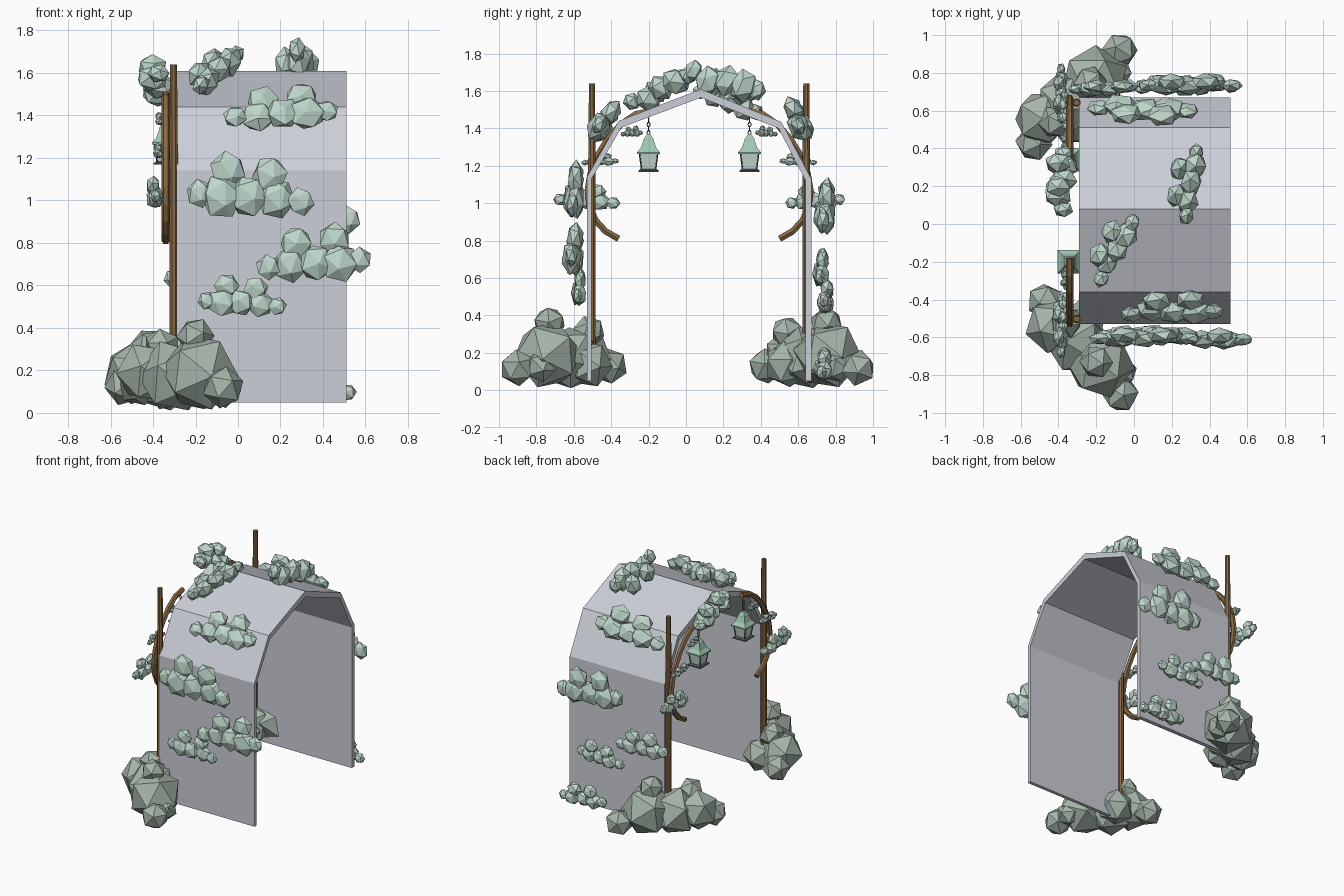
import bpy, bmesh, math
from mathutils import Vector, Matrix

if "Cube" in bpy.data.objects:
    bpy.data.objects.remove(bpy.data.objects["Cube"])


def material(name, rgb):
    m = bpy.data.materials.new(name)
    m.diffuse_color = (*rgb, 1)
    m.use_nodes = True
    m.node_tree.nodes["Principled BSDF"].inputs["Base Color"].default_value = m.diffuse_color
    return m


WALL = material("wall_grey", (0.60, 0.62, 0.68))
WOOD = material("wood", (0.24, 0.14, 0.06))
LEAF = material("leaf_mint", (0.52, 0.68, 0.60))
BUSH = material("bush_green", (0.38, 0.46, 0.40))
ROOF = material("lantern_roof", (0.36, 0.58, 0.46))
GLASS = material("lantern_glass", (0.56, 0.70, 0.64))
IRON = material("lantern_iron", (0.08, 0.09, 0.09))

MID = 0.07  # y of the arch centre line


def finish(name, bm, mat):
    bmesh.ops.recalc_face_normals(bm, faces=bm.faces)
    me = bpy.data.meshes.new(name)
    bm.to_mesh(me)
    bm.free()
    me.materials.append(mat)
    ob = bpy.data.objects.new(name, me)
    bpy.context.collection.objects.link(ob)
    return ob


def ball(bm, pos, r, turn):
    mat = Matrix.Translation(pos) @ Matrix.Rotation(turn, 4, Vector((0.4, 0.7, 0.6)))
    bmesh.ops.create_icosphere(bm, subdivisions=1, radius=r, matrix=mat)


def lathe(name, rings, center, mat, sides=4):
    """Stack of (half width, z) rings with few sides."""
    bm = bmesh.new()
    k = 1 / math.cos(math.pi / sides)
    loops = []
    for r, z in rings:
        loops.append([bm.verts.new((center[0] + r * k * math.cos(a), center[1] + r * k * math.sin(a), z))
                      for a in [(i + 0.5) * math.tau / sides for i in range(sides)]])
    for a, b in zip(loops, loops[1:]):
        for i in range(sides):
            j = (i + 1) % sides
            bm.faces.new((a[i], a[j], b[j], b[i]))
    bm.faces.new(loops[0])
    bm.faces.new(loops[-1])
    return finish(name, bm, mat)


def tube(name, points, radius, mat):
    cu = bpy.data.curves.new(name, 'CURVE')
    cu.dimensions = '3D'
    cu.bevel_depth = radius
    cu.bevel_resolution = 1
    cu.use_fill_caps = True
    sp = cu.splines.new('POLY')
    sp.points.add(len(points) - 1)
    for p, co in zip(sp.points, points):
        p.co = (*co, 1)
    ob = bpy.data.objects.new(name, cu)
    bpy.context.collection.objects.link(ob)
    cu.materials.append(mat)
    bpy.ops.object.select_all(action='DESELECT')
    ob.select_set(True)
    bpy.context.view_layer.objects.active = ob
    bpy.ops.object.convert(target='MESH')
    for f in bpy.context.object.data.polygons:
        f.use_smooth = False


# cloud of balls: (along, up, radius)
CLOUD = [(-1.65, -.25, .45), (-.75, .45, .6), (-.1, -.35, .65), (.6, .3, .6),
         (-.95, -.35, .7), (.8, -.4, .65), (1.6, -.5, .45)]


def foliage(name, center, along, up, half, flip=1):
    """Leaf clump fitted to half sizes (length, height, thickness)."""
    bm = bmesh.new()
    for i, (u, v, r) in enumerate(CLOUD):
        ball(bm, Vector((u * flip, v, 0.12 * (-1) ** i)), r, i * 1.3 + half[0] * 9)
    lo = [min(v.co[k] for v in bm.verts) for k in range(3)]
    hi = [max(v.co[k] for v in bm.verts) for k in range(3)]
    a = Vector(along).normalized()
    n = a.cross(Vector(up)).normalized()
    b = n.cross(a)
    for v in bm.verts:
        t = [(2 * v.co[k] - lo[k] - hi[k]) / (hi[k] - lo[k]) * half[k] for k in range(3)]
        v.co = Vector(center) + a * t[0] + b * t[1] + n * t[2]
    finish(name, bm, LEAF)


# arch tunnel shell
outer = [(-.53, .05), (-.53, 1.14), (-.36, 1.44), (.08, 1.61), (.51, 1.435), (.67, 1.13), (.67, .05)]
inner = [(-.505, .05), (-.505, 1.13), (-.345, 1.405), (.08, 1.565), (.495, 1.40), (.64, 1.12), (.64, .05)]
bm = bmesh.new()
rows = [[bm.verts.new((x, y, z)) for x, (y, z) in ((-.29, o), (.51, o), (.51, i), (-.29, i))]
        for o, i in zip(outer, inner)]
for p, q in zip(rows, rows[1:]):
    for k in range(4):
        m = (k + 1) % 4
        bm.faces.new((p[k], p[m], q[m], q[k]))
bm.faces.new(rows[0])
bm.faces.new(rows[-1])
finish("arch_tunnel", bm, WALL)

# posts, braces and lanterns on both sides
BRACE = [(.43, .81), (.50, .85), (.555, .91), (.585, .98), (.595, 1.07), (.58, 1.16), (.545, 1.25),
         (.49, 1.34), (.42, 1.42), (.34, 1.475), (.25, 1.495)]
for side, s in (("front", -1), ("back", 1)):
    lathe(side + "_post", [(.02, .08), (.02, 1.2), (.016, 1.64)], (-.303, MID + s * .573), WOOD, 8)
    tube(side + "_brace", [(-.34, MID + s * y, z) for y, z in BRACE], .02, WOOD)

    c = (-.343, MID + s * .27)
    lathe(side + "_lantern_roof", [(.062, 1.262), (.062, 1.272), (.042, 1.295), (.027, 1.335),
                                   (.027, 1.342), (.008, 1.37)], c, ROOF)
    lathe(side + "_lantern_glass", [(.036, 1.178), (.048, 1.264)], c, GLASS)
    lathe(side + "_lantern_base", [(.054, 1.168), (.054, 1.175), (.042, 1.183)], c, IRON)
    for i, (dx, dy) in enumerate([(1, 1), (1, -1), (-1, 1), (-1, -1)]):
        tube(f"{side}_lantern_bar_{i}", [(c[0] + dx * .037, c[1] + dy * .037, 1.175),
                                         (c[0] + dx * .049, c[1] + dy * .049, 1.268)], .004, IRON)
    for i in range(4):
        z = 1.377 + i * .022
        ring = []
        for k in range(9):
            t = .008 * math.cos(k * math.tau / 8)
            ring.append((c[0] + t * (i % 2), c[1] + t * (1 - i % 2), z + .013 * math.sin(k * math.tau / 8)))
        tube(f"{side}_chain_link_{i}", ring, .003, IRON)

# bushes at the foot of each post
BALLS = [(-.47, -.41, .13, .10), (-.43, -.54, .19, .15), (-.30, -.62, .17, .18), (-.18, -.74, .19, .19),
         (-.20, -.73, .36, .09), (-.07, -.90, .12, .10), (-.36, -.52, .31, .09), (-.27, -.52, .14, .13),
         (-.07, -.78, .13, .09)]
for side, s, dx, dy in (("front", 1, 0, 0), ("back", -1, -.06, .02)):
    bm = bmesh.new()
    for i, (x, y, z, r) in enumerate(BALLS):
        k = max(0, min(1, (y + .95) / .4))
        ball(bm, Vector((x + dx * k, y * s + dy, z)), r, i * 1.1 + s)
    for v in bm.verts:
        v.co.z = max(v.co.z, .012)
        v.co.y = max(-1, min(1, v.co.y))
    finish(side + "_bush", bm, BUSH)

# foliage on the walls and roof
X, Y, Z = (1, 0, 0), (0, 1, 0), (0, 0, 1)
foliage("front_wall_leaves_high", (.06, -.60, 1.075), X, Z, (.30, .16, .055))
foliage("front_wall_leaves_mid", (.355, -.605, .755), X, Z, (.27, .145, .06), -1)
foliage("front_wall_leaves_low", (.02, -.575, .55), X, Z, (.21, .10, .04))
foliage("front_slope_leaves", (.20, -.44, 1.445), X, (0, .49, .87), (.27, .13, .065), -1)
foliage("roof_leaves_front", (-.12, -.125, 1.62), (.20, .32, .14), (-.5, .2, .3), (.23, .09, .085), -1)
foliage("roof_leaves_back", (.27, .215, 1.645), (.2, .9, -.28), (-1, .2, 0), (.225, .095, .10), -1)
foliage("back_slope_leaves", (.045, .59, 1.45), X, (0, -.49, .87), (.295, .13, .065), -1)
foliage("back_wall_leaves_high", (.30, .74, .985), X, Z, (.275, .155, .06))
foliage("back_wall_leaves_mid", (-.13, .72, .655), X, Z, (.22, .105, .045))
foliage("back_wall_leaves_low", (.20, .745, .50), X, Z, (.20, .09, .045), -1)
foliage("back_wall_leaves_foot", (.36, .73, .14), X, Z, (.20, .09, .05))

# foliage along the braces
foliage("brace_leaves_top", (-.385, .24, 1.575), (0, .9, -.42), Z, (.20, .10, .085), -1)
foliage("front_brace_leaves", (-.39, -.53, 1.04), Y, Z, (.18, .075, .04))
foliage("back_brace_leaves", (-.39, .69, 1.04), Y, Z, (.16, .075, .04), -1)
for side, s in (("front", -1), ("back", 1)):
    foliage(side + "_twig_leaves_low", (-.37, MID + s * .53, 1.235), Y, Z, (.10, .035, .03), s)
    foliage(side + "_twig_leaves_high", (-.365, MID + s * .36, 1.385), Y, Z, (.06, .03, .025), s)
